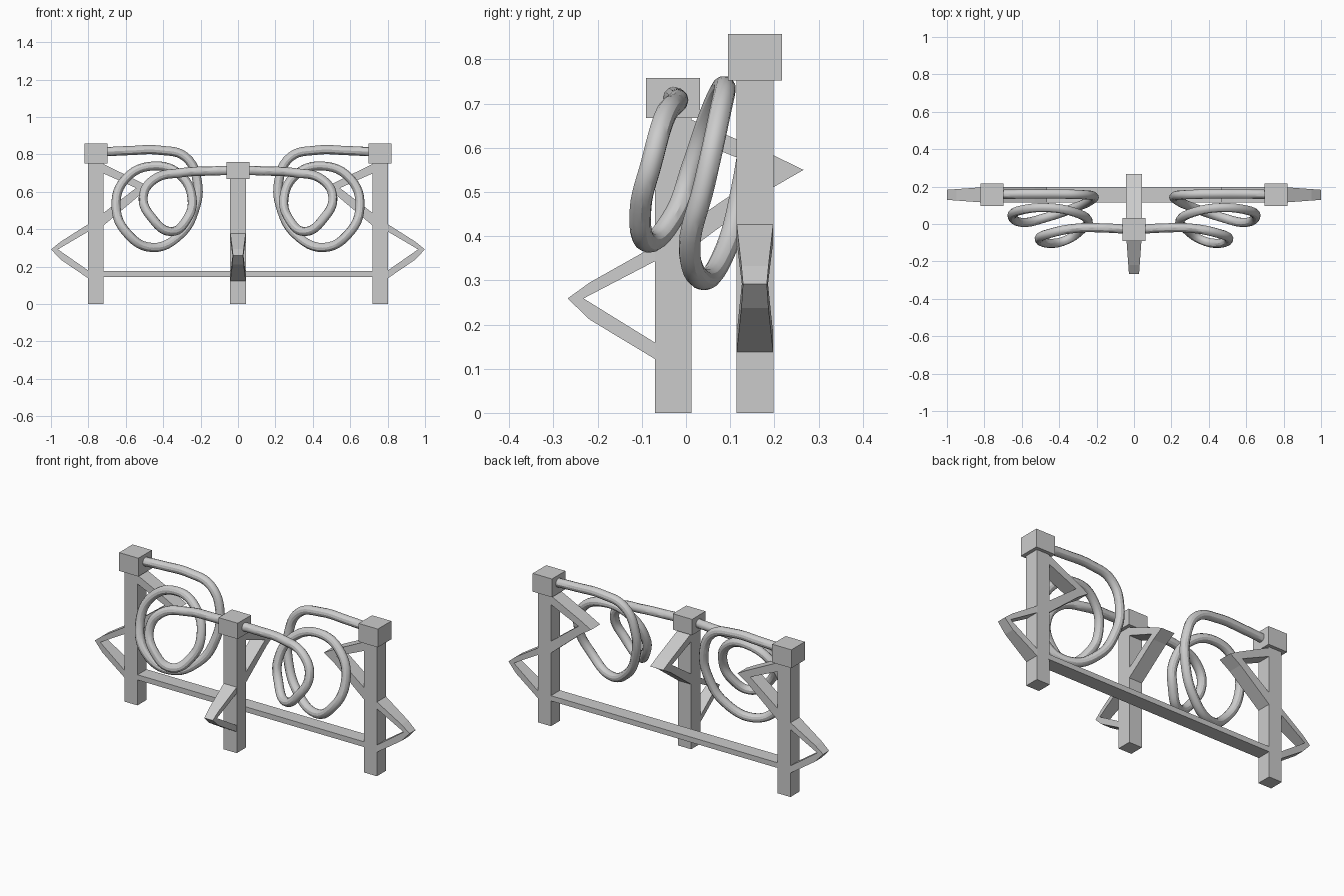
import bpy, bmesh

if "Cube" in bpy.data.objects:
    bpy.data.objects.remove(bpy.data.objects["Cube"])


def new_mesh(name, bm):
    bmesh.ops.recalc_face_normals(bm, faces=bm.faces)
    me = bpy.data.meshes.new(name)
    bm.to_mesh(me)
    bm.free()
    ob = bpy.data.objects.new(name, me)
    bpy.context.collection.objects.link(ob)
    return ob


def box(name, lo, hi):
    bm = bmesh.new()
    bmesh.ops.create_cube(bm, size=1)
    for v in bm.verts:
        v.co = [(lo[i] + hi[i]) / 2 + v.co[i] * (hi[i] - lo[i]) for i in range(3)]
    return new_mesh(name, bm)


# Bracket profiles: distance from the post centre, height
LOWER = [(.038, .38), (.189, .295), (.239, .259), (.189, .211), (.038, .12),
         (.038, .157), (.203, .259), (.038, .345)]
UPPER = [(-.038, .665), (-.229, .582), (-.295, .55), (-.229, .512), (-.038, .37),
         (-.038, .43), (-.215, .55), (-.038, .62)]


def bracket(name, profile, place, scale, end_half):
    """Extrude a V profile, its half width tapering towards the tip."""
    tip = max(abs(u) for u, z in profile)
    bm = bmesh.new()
    sides = []
    for s in (-1, 1):
        ring = []
        for u, z in profile:
            t = (abs(u) - .038) / (tip - .038)
            w = .0415 + (end_half - .0415) * t
            ring.append(bm.verts.new(place(u, s * w, z * scale)))
        bm.faces.new(ring)
        sides.append(ring)
    a, b = sides
    n = len(a)
    for i in range(n):
        j = (i + 1) % n
        bm.faces.new((a[i], a[j], b[j], b[i]))
    return new_mesh(name, bm)


def post(label, cx, cy, top, cap_top, scale, place):
    h = .0415
    box(label + "_post", (cx - h, cy - h, 0), (cx + h, cy + h, top + .01))
    box(label + "_post_cap", (cx - .061, cy - .061, top), (cx + .061, cy + .061, cap_top))
    bracket(label + "_lower_bracket", LOWER, place, scale, .027)
    bracket(label + "_upper_bracket", UPPER, place, scale, .0415)


# Three posts with caps and brackets
post("centre", 0, -.029, .667, .758, 1, lambda u, w, z: (w, -.029 - u, z))
for label, s in (("left", -1), ("right", 1)):
    post(label, s * .76, .156, .752, .857, 1.127,
         lambda u, w, z, s=s: (s * (.76 + u), .156 + w, z))

# Rear crossbar
box("crossbar", (-.73, .116, .145), (.73, .198, .175))

# Coiled tube, from the centre cap out to a side cap
HALF = [(.14, -.022, .711), (.30, -.022, .702), (.45, -.05, .665), (.507, -.077, .57),
        (.46, -.103, .46), (.36, -.085, .387), (.275, -.025, .45), (.245, .015, .56),
        (.31, .06, .69), (.45, .087, .738), (.60, .075, .67), (.652, .042, .52),
        (.59, .008, .375), (.46, .038, .302), (.31, .09, .37), (.233, .125, .50),
        (.217, .148, .65), (.28, .157, .785), (.42, .16, .822), (.58, .16, .82),
        (.74, .158, .812)]
path = [(-x, y, z) for x, y, z in reversed(HALF)] + [(0, -.029, .714)] + HALF
cu = bpy.data.curves.new("coiled_tube", 'CURVE')
cu.dimensions = '3D'
cu.bevel_depth = .0245
cu.bevel_resolution = 4
cu.resolution_u = 6
cu.use_fill_caps = True
sp = cu.splines.new('BEZIER')
sp.bezier_points.add(len(path) - 1)
for bp, co in zip(sp.bezier_points, path):
    bp.co = co
    bp.handle_left_type = bp.handle_right_type = 'AUTO'
tube = bpy.data.objects.new("coiled_tube", cu)
bpy.context.collection.objects.link(tube)
bpy.context.view_layer.objects.active = tube
tube.select_set(True)
bpy.ops.object.convert(target='MESH')
bpy.ops.object.shade_smooth_by_angle()
